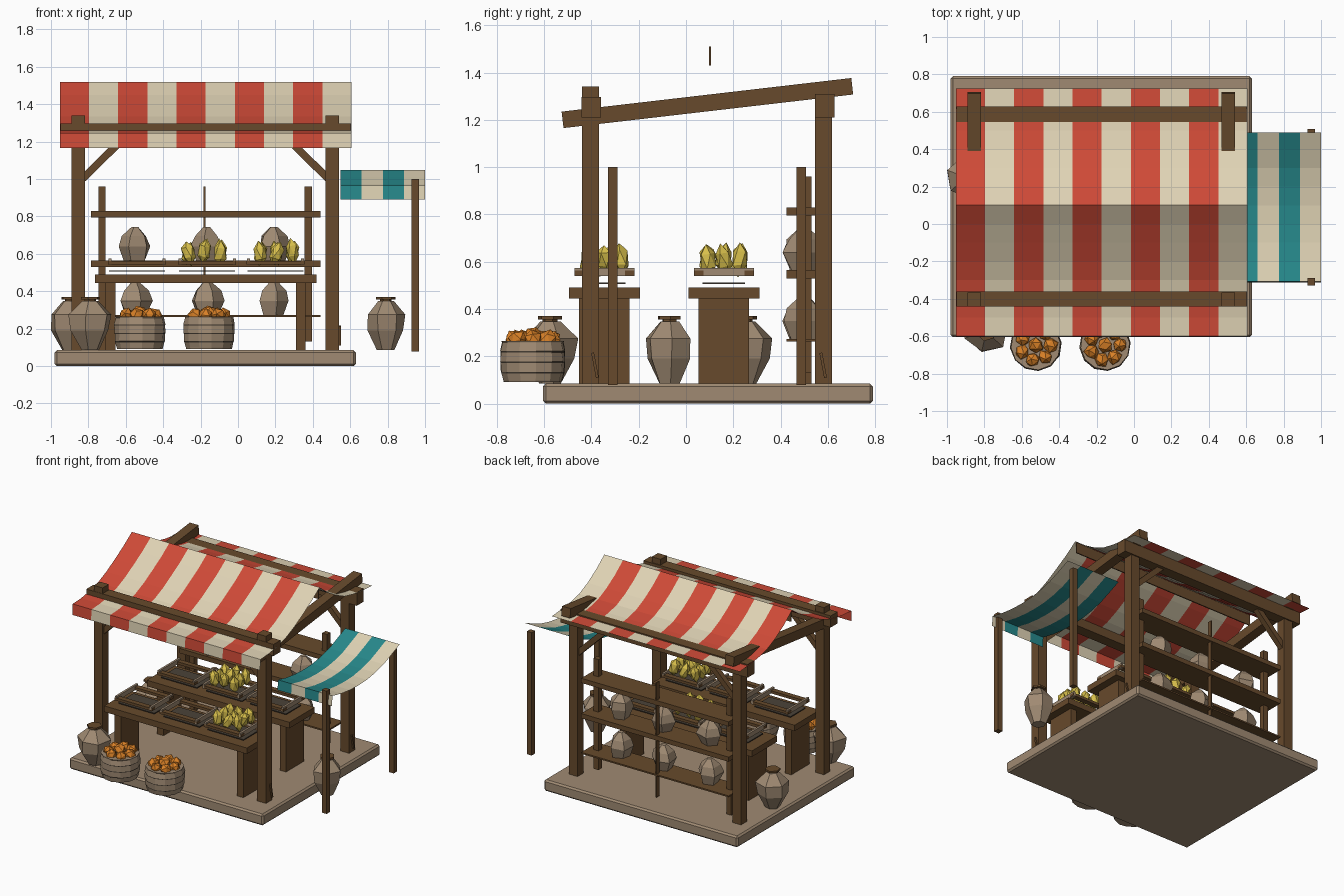
import bpy, bmesh, math, random
from mathutils import Vector, Matrix, Euler

if "Cube" in bpy.data.objects:
    bpy.data.objects.remove(bpy.data.objects["Cube"])

random.seed(4)


def material(name, rgb):
    m = bpy.data.materials.new(name)
    m.diffuse_color = (*rgb, 1)
    m.use_nodes = True
    m.node_tree.nodes["Principled BSDF"].inputs["Base Color"].default_value = m.diffuse_color
    return m


WOOD = material("brown wood", (0.135, 0.068, 0.025))
TAN = material("tan", (0.35, 0.255, 0.17))
RED = material("red cloth", (0.62, 0.068, 0.038))
CREAM = material("cream cloth", (0.74, 0.65, 0.46))
TEAL = material("teal cloth", (0.02, 0.25, 0.26))
ORANGE = material("orange fruit", (0.70, 0.22, 0.02))
YELLOW = material("yellow fruit", (0.68, 0.52, 0.07))
DARK = material("dark mesh", (0.07, 0.055, 0.04))


def finish(name, bm, *mats):
    me = bpy.data.meshes.new(name)
    bm.to_mesh(me)
    bm.free()
    for m in mats:
        me.materials.append(m)
    ob = bpy.data.objects.new(name, me)
    bpy.context.collection.objects.link(ob)
    return ob


def box(name, x, y, z, mat=WOOD, bevel=0):
    """Box from (min, max) pairs on each axis."""
    bm = bmesh.new()
    size = [b - a for a, b in (x, y, z)]
    mid = [(a + b) / 2 for a, b in (x, y, z)]
    bmesh.ops.create_cube(bm, size=1, matrix=Matrix.Translation(mid) @ Matrix.Diagonal((*size, 1)))
    if bevel:
        bmesh.ops.bevel(bm, geom=bm.edges[:], offset=bevel, segments=1, affect='EDGES')
    return finish(name, bm, mat)


def beam(name, a, b, width, depth):
    """Straight timber between two points in space."""
    a, b = Vector(a), Vector(b)
    bm = bmesh.new()
    rot = (b - a).to_track_quat('Z', 'Y').to_matrix().to_4x4()
    bmesh.ops.create_cube(bm, size=1, matrix=Matrix.Translation((a + b) / 2) @ rot
                          @ Matrix.Diagonal((width, depth, (b - a).length, 1)))
    return finish(name, bm, WOOD)


def lathe(name, centre, profile, sides, mats, turn=0.0, jitter=0.0, pick=None):
    """Faceted turned shape from (radius, z) pairs."""
    bm = bmesh.new()
    rings = []
    for r, z in profile:
        ring = []
        for i in range(sides):
            a = turn + 2 * math.pi * i / sides
            rr = r * (1 + random.uniform(-jitter, jitter))
            ring.append(bm.verts.new((centre[0] + rr * math.cos(a), centre[1] + rr * math.sin(a), z)))
        rings.append(ring)
    for k in range(len(rings) - 1):
        for i in range(sides):
            j = (i + 1) % sides
            f = bm.faces.new((rings[k][i], rings[k][j], rings[k + 1][j], rings[k + 1][i]))
            f.material_index = pick(k) if pick else 0
    bm.faces.new(rings[0][::-1])
    top = bm.faces.new(rings[-1])
    top.material_index = pick(len(rings) - 1) if pick else 0
    return finish(name, bm, *mats)


def striped_sheet(name, x0, x1, count, profile, mats):
    """Cloth following a (y, z) profile, striped across x."""
    bm = bmesh.new()
    cols = [[bm.verts.new((x0 + (x1 - x0) * i / count, y, z)) for y, z in profile]
            for i in range(count + 1)]
    for i in range(count):
        for k in range(len(profile) - 1):
            f = bm.faces.new((cols[i][k], cols[i + 1][k], cols[i + 1][k + 1], cols[i][k + 1]))
            f.material_index = i % 2
    return finish(name, bm, *mats)


def chunks(name, places, size, mat, tilt):
    """Cluster of faceted lumps in one object."""
    bm = bmesh.new()
    for p in places:
        rot = Euler((random.uniform(-tilt, tilt), random.uniform(-tilt, tilt), random.uniform(0, 6))).to_matrix().to_4x4()
        new = bmesh.ops.create_icosphere(bm, subdivisions=1, radius=1,
                                         matrix=Matrix.Translation(p) @ rot @ Matrix.Diagonal((*size, 1)))
        for v in new["verts"]:
            v.co = Vector(p) + (v.co - Vector(p)) * random.uniform(0.88, 1.08)
    return finish(name, bm, mat)


# Platform
box("platform", (-0.98, 0.63), (-0.605, 0.79), (0, 0.085), TAN, 0.012)

# Main frame: posts, rafters, braces
for side, x0, inward in (("left", -0.89, 1), ("right", 0.468, -1)):
    x = (x0, x0 + 0.073)
    xm = x0 + 0.0365
    box(side + "_front_post", x, (-0.44, -0.367), (0.085, 1.34))
    box(side + "_back_post", x, (0.545, 0.618), (0.085, 1.295))
    beam(side + "_rafter", (xm, -0.522, 1.2), (xm, 0.703, 1.342), 0.072, 0.07)
    for end, y in (("front", -0.403), ("back", 0.582)):
        beam(f"{side}_{end}_brace", (xm, y, 0.98), (xm + inward * 0.25, y, 1.225), 0.04, 0.04)
for y in (-0.385, 0.58):
    beam("post_peg", (0.546, y + 0.01, 0.11), (0.546, y - 0.01, 0.215), 0.012, 0.012)
box("front_beam", (-0.95, 0.605), (-0.442, -0.36), (1.21, 1.297))
box("back_beam", (-0.95, 0.605), (0.545, 0.627), (1.21, 1.309))
box("ridge_board", (-0.945, 0.6), (0.098, 0.106), (1.43, 1.51))

# Main canopy with front valance
striped_sheet("canopy", -0.953, 0.607, 10,
              [(-0.605, 1.165), (-0.6, 1.245), (-0.5, 1.25), (-0.4, 1.266), (-0.3, 1.292), (-0.2, 1.335),
               (-0.1, 1.39), (0, 1.448), (0.102, 1.518), (0.2, 1.443), (0.3, 1.382), (0.4, 1.337),
               (0.5, 1.315), (0.6, 1.302), (0.725, 1.293)], (RED, CREAM))

# Side awning and its posts
striped_sheet("side_awning", 0.548, 1.0, 4,
              [(-0.313, 0.89), (-0.308, 0.965), (-0.2, 0.942), (-0.1, 0.93), (0, 0.926), (0.1, 0.93),
               (0.2, 0.945), (0.3, 0.97), (0.4, 1.01), (0.49, 1.048)], (TEAL, CREAM))
for y in (-0.31, 0.487):
    box("awning_post", (0.927, 0.967), (y - 0.02, y + 0.02), (0.078, 1.0))

# Back rack
for x0, x1, z0 in ((-0.746, -0.708, 0.085), (-0.184, -0.174, 0.1), (0.356, 0.396, 0.13)):
    box("rack_upright", (x0, x1), (0.575, 0.61) if x1 - x0 < 0.02 else (0.49, 0.53), (z0, 0.96))
for z0, z1 in ((0.795, 0.83), (0.53, 0.565), (0.263, 0.274)):
    box("rack_shelf", (-0.785, 0.44), (0.425, 0.615), (z0, z1))

# Tables with display trays
for table, y in (("front", -0.345), ("back", 0.16)):
    box(table + "_table_top", (-0.765, 0.42), (y - 0.15, y + 0.15), (0.445, 0.49))
    for x0 in (-0.708, 0.31):
        box(table + "_table_leg", (x0, x0 + 0.052), (y - 0.107, y + 0.107), (0.085, 0.445))
    for x in (-0.54, -0.165, 0.2):
        box("tray_base", (x - 0.15, x + 0.15), (y - 0.09, y + 0.09), (0.505, 0.512), DARK)
        for s in (-1, 1):
            yy, xx = y + s * 0.107, x + s * 0.145
            box("tray_plank", (x - 0.155, x + 0.155), (yy - 0.02, yy + 0.02), (0.542, 0.562))
            box("tray_end", (xx - 0.008, xx + 0.008), (y - 0.127, y + 0.127), (0.54, 0.574), TAN)

# Yellow fruit heaps
for cx, cy in ((0.205, -0.345), (-0.18, 0.16)):
    chunks("yellow_fruit", [(cx + 0.085 * i, cy + 0.068 * j, 0.605 + random.uniform(-0.008, 0.012))
                            for i in (-1, 0, 1) for j in (-1, 0, 1)], (0.037, 0.037, 0.066), YELLOW, 0.3)

# Fruit baskets: bulged, with narrow dark bands
prof = []
for z, r in ((0.092, 0.122), (0.127, 0.132), (0.172, 0.136), (0.217, 0.136), (0.258, 0.13)):
    prof += [(r, z), (r + 0.002, z + 0.006)]
for cx in (-0.525, -0.155):
    lathe("basket", (cx, -0.648), prof, 12, (TAN, DARK), 0.1, 0.015,
          lambda k: 1 if k in (2, 4, 6) else 0)
    places = [(cx, -0.648, 0.285)]
    for i in range(7):
        a = i * 2 * math.pi / 7
        places.append((cx + 0.08 * math.cos(a), -0.648 + 0.08 * math.sin(a), 0.272))
    chunks("orange_fruit", places, (0.042, 0.042, 0.04), ORANGE, 1.0)

# Sacks standing around the stall, each with a brown neck tie
for cx, cy, r, turn in ((-0.79, -0.575, 0.115, 0.3), (-0.895, 0.25, 0.112, 0.7), (0.79, -0.07, 0.103, 0.1)):
    lathe("sack", (cx, cy), [(0.05, 0.085), (r * 0.92, 0.19), (r, 0.275), (0.042, 0.348)],
          6, (TAN,), turn, 0.08)
    lathe("sack_tie", (cx, cy), [(0.032, 0.345), (0.032, 0.356), (0.052, 0.356), (0.052, 0.37)],
          6, (WOOD,), turn)

# Bundles on the rack shelves
for z in (0.274, 0.565):
    for x in (-0.55, -0.165, 0.19):
        lathe("shelf_bundle", (x, 0.5), [(0.06, z), (0.088, z + 0.075), (0.07, z + 0.13), (0.02, z + 0.178)],
              5, (TAN,), random.uniform(0, 1.2), 0.12)
